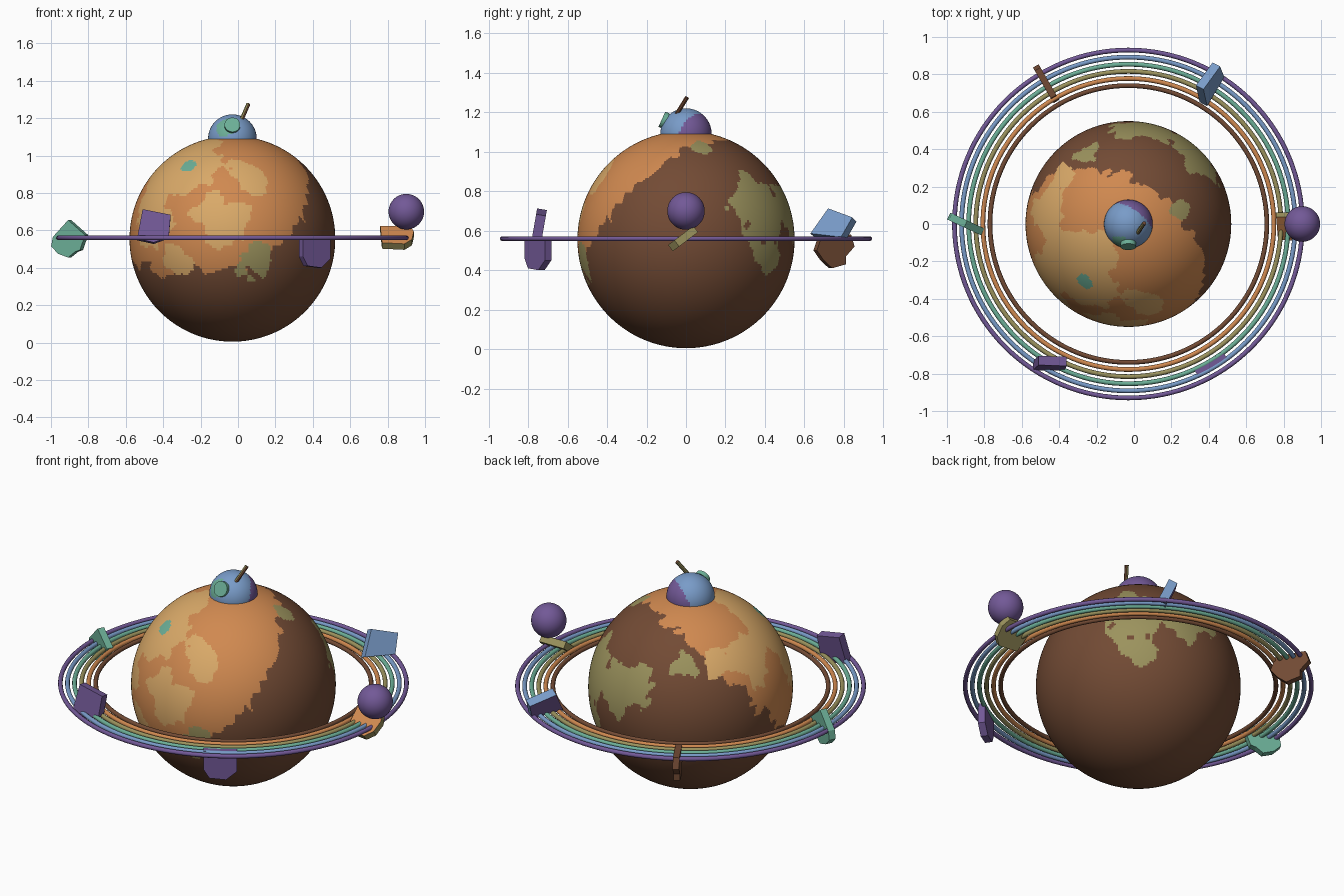
import bpy, bmesh, math
from mathutils import Vector, Matrix, noise

cube = bpy.data.objects.get("Cube")
if cube:
    bpy.data.objects.remove(cube, do_unlink=True)

# Palette
PALETTE = {
    "brown": (.17, .07, .035), "orange": (.63, .25, .08), "tan": (.70, .40, .14),
    "olive": (.33, .29, .11), "teal": (.15, .43, .31), "blue": (.19, .33, .58),
    "purple": (.17, .10, .31),
}
NAMES = list(PALETTE)
MATERIALS = []
for name, rgb in PALETTE.items():
    mat = bpy.data.materials.new(name)
    mat.use_nodes = True
    mat.diffuse_color = (*rgb, 1)
    shader = mat.node_tree.nodes["Principled BSDF"]
    shader.inputs["Base Color"].default_value = (*rgb, 1)
    shader.inputs["Roughness"].default_value = .8
    MATERIALS.append(mat)

CENTRE_X = -.03
RING_Z = .56


def finish(name, bm, paint, location=(0, 0, 0), smooth=False):
    """Colour each face with paint(face), then make the object."""
    used = {}
    bm.normal_update()
    for face in bm.faces:
        face.material_index = used.setdefault(paint(face), len(used))
        face.smooth = smooth
    mesh = bpy.data.meshes.new(name)
    bm.to_mesh(mesh)
    bm.free()
    for colour in used:
        mesh.materials.append(MATERIALS[NAMES.index(colour)])
    obj = bpy.data.objects.new(name, mesh)
    obj.location = location
    bpy.context.collection.objects.link(obj)
    return obj


def ball(name, radius, location, paint, segments=48, half=False):
    bm = bmesh.new()
    bmesh.ops.create_uvsphere(bm, u_segments=segments, v_segments=segments // 2, radius=radius)
    if half:
        bmesh.ops.bisect_plane(bm, geom=bm.verts[:] + bm.edges[:] + bm.faces[:],
                               plane_co=(0, 0, -.01), plane_no=(0, 0, -1), clear_outer=True)
    return finish(name, bm, paint, location, smooth=True)


def rod(name, start, end, radius, sides, paint):
    start, end = Vector(start), Vector(end)
    axis = end - start
    bm = bmesh.new()
    bmesh.ops.create_cone(bm, cap_ends=True, segments=sides, radius1=radius,
                          radius2=radius, depth=axis.length)
    bmesh.ops.rotate(bm, verts=bm.verts, matrix=axis.to_track_quat("Z", "Y").to_matrix())
    return finish(name, bm, paint, (start + end) / 2)


def direction(longitude, latitude):
    lon, lat = math.radians(longitude), math.radians(latitude)
    return Vector((math.cos(lon) * math.cos(lat), math.sin(lon) * math.cos(lat), math.sin(lat)))


# Planet: ragged continents given as colour, longitude, latitude, size in degrees
CONTINENTS = [(colour, direction(lon, lat), size) for colour, lon, lat, size in [
    ("orange", 236, 42, 72), ("brown", 0, -90, 73),
    ("tan", 221, 47, 27), ("tan", 264, 9, 16), ("tan", 281, 38, 13),
    ("tan", 215, 14, 17), ("tan", 172, 35, 16), ("tan", 143, 38, 8), ("tan", 236, -12, 9),
    ("olive", 46, 16, 18), ("olive", 52, -9, 10), ("olive", 79, 18, 17),
    ("olive", 15, 57, 6), ("olive", 283, -10, 9), ("olive", 122, 38, 8),
    ("teal", 233, 46, 3.5),
]]


def paint_planet(face):
    spot = face.calc_center_median().normalized()
    ragged = 9 * noise.noise(spot * 4) + 6 * noise.noise(spot * 11)
    result = "brown"
    for colour, middle, size in CONTINENTS:
        wobble = ragged * min(1, size / 12)
        if math.degrees(spot.angle(middle)) < size + wobble:
            result = colour
    return result


ball("planet", .55, (CENTRE_X, 0, .555), paint_planet, segments=280)


# Rings
def ring(name, major, minor, colour, around=128, sides=10):
    bm = bmesh.new()
    loops = []
    for i in range(around):
        turn = Matrix.Rotation(math.tau * i / around, 3, "Z")
        loop = []
        for j in range(sides):
            a = math.tau * j / sides
            loop.append(bm.verts.new(turn @ Vector((major + minor * math.cos(a), 0,
                                                    minor * math.sin(a)))))
        loops.append(loop)
    for i in range(around):
        near, far = loops[i], loops[(i + 1) % around]
        for j in range(sides):
            k = (j + 1) % sides
            bm.faces.new((near[j], far[j], far[k], near[k]))
    finish(name, bm, lambda face: colour, (CENTRE_X, 0, RING_Z), smooth=True)


for index, colour in enumerate(["brown", "orange", "olive", "teal", "blue", "purple"]):
    ring(colour + "_ring", .74 + .038 * index, .0125, colour)


# Moon resting on the rings
ball("moon", .095, (.90, 0, .70), lambda face: "purple")


# Domed cabin on the north pole
def paint_dome(face):
    spot = face.calc_center_median().normalized()
    if spot.dot(Vector((.55, .75, -.35))) > .3:
        return "purple"
    if spot.angle(Vector((-.3, -.8, .5))) < .42:
        return "teal"
    return "blue"


ball("dome", .13, (CENTRE_X, 0, 1.09), paint_dome, segments=64, half=True)
rod("dome_window", (CENTRE_X, -.10, 1.155), (CENTRE_X, -.122, 1.165), .042, 32, lambda face: "teal")
rod("antenna", (.01, -.06, 1.17), (.055, .005, 1.275), .011, 8,
    lambda face: "brown" if face.normal.x > .3 else "olive")


# Broken rock slabs caught in the rings
def slab(name, centre, yaw, tilt, thickness, outline, front, back=None, rim=None):
    bm = bmesh.new()
    face = bm.faces.new([bm.verts.new((x, -thickness / 2, z)) for x, z in outline])
    pushed = bmesh.ops.extrude_face_region(bm, geom=[face], use_keep_orig=True)["geom"]
    for vert in pushed:
        if isinstance(vert, bmesh.types.BMVert):
            vert.co.y += thickness
    bmesh.ops.recalc_face_normals(bm, faces=bm.faces)

    def paint(face):
        if face.normal.y < -.9:
            return front
        return (back if face.normal.y > .9 else rim) or front

    obj = finish(name, bm, paint, centre)
    obj.rotation_euler = (math.radians(tilt), 0, math.radians(yaw))


slab("front_right_rock", (-.45, -.745, .62), 0, -10, .05,
     [(-.06, .09), (.09, .06), (.08, -.06), (0, -.09), (-.09, -.07)], "purple")
slab("front_left_rock", (.41, -.75, .48), 35, 0, .04,
     [(-.09, .09), (.09, .09), (.09, -.03), (.03, -.08), (-.06, -.07), (-.09, -.02)], "purple")
slab("left_rock", (.85, -.015, .56), 0, -53, .04,
     [(-.09, .08), (.07, .08), (.09, .03), (.08, -.04), (.04, -.08), (-.08, -.07)],
     "orange", "olive", "olive")
slab("back_left_rock", (.40, .75, .63), 62, -25, .05,
     [(-.11, -.06), (-.04, .08), (.11, .03), (.07, -.08)], "blue", "purple")
slab("back_right_rock", (-.47, .75, .49), 120, 0, .035,
     [(-.11, .01), (-.08, .09), (.09, .09), (.11, .03), (.06, -.02), (.06, -.06),
      (-.02, -.08), (-.07, -.04)], "brown")
slab("right_rock", (-.9, 0, .555), -25, 0, .04,
     [(-.09, .01), (0, .10), (.10, .02), (.07, -.06), (.04, -.07), (0, -.10),
      (-.06, -.08), (-.10, -.04)], "teal")
